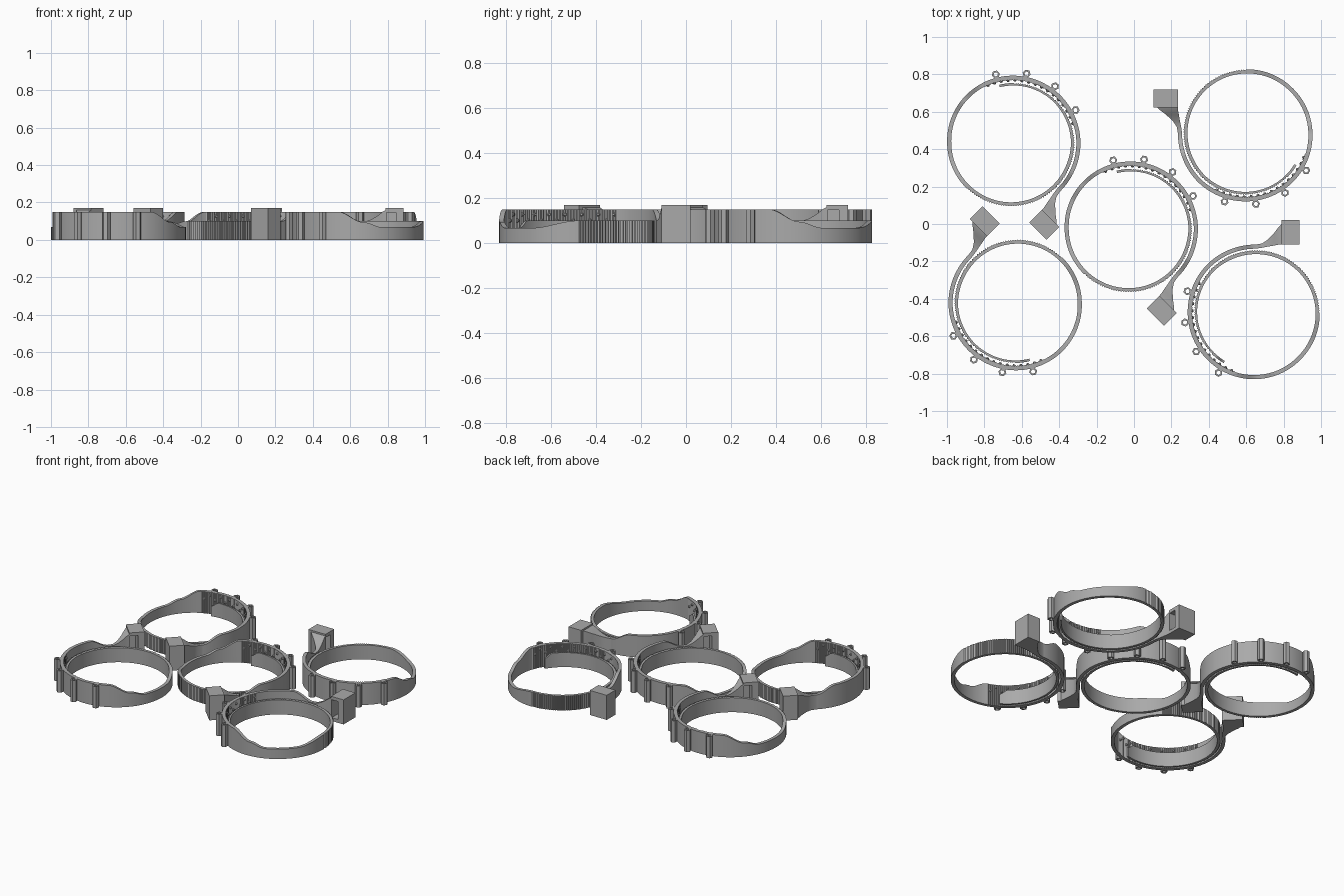
import bpy, bmesh
from math import sin, cos, radians
from mathutils import Vector, Matrix

if "Cube" in bpy.data.objects:
    bpy.data.objects.remove(bpy.data.objects["Cube"])

grey = bpy.data.materials.new("matte grey")
grey.use_nodes = True
grey.diffuse_color = (0.4, 0.4, 0.4, 1)
grey.node_tree.nodes["Principled BSDF"].inputs["Base Color"].default_value = (0.4, 0.4, 0.4, 1)


def interp(keys, a):
    """Smoothly interpolate (angle, value) keys."""
    if a <= keys[0][0]:
        return keys[0][1]
    for (a0, v0), (a1, v1) in zip(keys, keys[1:]):
        if a <= a1:
            t = (a - a0) / (a1 - a0)
            return v0 + (v1 - v0) * t * t * (3 - 2 * t) if keys is HEIGHT else v0 + (v1 - v0) * t
    return keys[-1][1]


def loft(bm, sections):
    """Skin a run of four-cornered sections and cap both ends."""
    rows = [[bm.verts.new(p) for p in s] for s in sections]
    for a, b in zip(rows, rows[1:]):
        for i in range(4):
            j = (i + 1) % 4
            bm.faces.new((a[i], a[j], b[j], b[i]))
    bm.faces.new(rows[0][::-1])
    bm.faces.new(rows[-1])
    bmesh.ops.recalc_face_normals(bm, faces=bm.faces)


def polar(r, deg, z):
    return Vector((r * cos(radians(deg)), r * sin(radians(deg)), z))


def make_mesh(name, bm):
    me = bpy.data.meshes.new(name)
    bm.to_mesh(me)
    bm.free()
    me.materials.append(grey)
    return me


# Spiral band: outer radius, thickness and height by angle
RADIUS = [(-45, .369), (0, .369), (90, .357), (180, .344), (270, .342), (360, .338), (462, .315)]
THICK = [(-45, .022), (340, .022), (400, .016), (462, .013)]
HEIGHT = [(-45, .1), (-25, .15), (116, .15), (138, .095), (155, .068), (190, .068), (225, .1),
          (452, .1), (462, .07)]
STEP = 1.1


def band_section(i):
    a = -45 + i * STEP
    outer = interp(RADIUS, a)
    inner = outer - interp(THICK, a)
    if i % 2:
        if 225 < a < 448:
            outer -= .006      # ratchet ribs outside the tongue
        if 15 < a < 116:
            inner -= .004      # matching ribs inside the wide part
    h = interp(HEIGHT, a)
    return [polar(inner, a, 0), polar(outer, a, 0), polar(outer, a, h), polar(inner, a, h)]


bm = bmesh.new()
loft(bm, [band_section(i) for i in range(462)])
band = make_mesh("band", bm)


# Latch parts use u along the tangent at -45 degrees and v outward
def latch_section(u, v0, v1, h):
    radial, along = polar(1, -45, 0), polar(1, -135, 0)
    up = Vector((0, 0, h))
    p, q = radial * v0 + along * u, radial * v1 + along * u
    return [p, q, q + up, p + up]


bm = bmesh.new()
loft(bm, [latch_section(*s) for s in (
    (0, .347, .369, .1), (.035, .352, .375, .1), (.065, .358, .395, .11),
    (.1, .364, .432, .132), (.125, .369, .465, .152), (.142, .37, .482, .16))])
arm = make_mesh("arm", bm)

# Latch box with a blind slot on its inner side
bm = bmesh.new()
loft(bm, [latch_section(.139, .37, .5, .17), latch_section(.235, .37, .5, .17)])
radial = polar(1, -45, 0)
face = min(bm.faces, key=lambda f: f.calc_center_median().dot(radial))
bmesh.ops.inset_region(bm, faces=[face], thickness=.032)
bmesh.ops.translate(bm, verts=face.verts, vec=polar(.018, 45, 0))
pocket = bmesh.ops.extrude_discrete_faces(bm, faces=[face])["faces"][0]
bmesh.ops.translate(bm, verts=pocket.verts, vec=radial * .09)
bmesh.ops.remove_doubles(bm, verts=bm.verts, dist=.0001)
bmesh.ops.recalc_face_normals(bm, faces=bm.faces)
latch = make_mesh("latch_box", bm)

# Hollow hexagonal eyelets along the outside
bm = bmesh.new()
for k in range(4):
    a = 103 - 25.4 * k
    mid = polar(interp(RADIUS, a) + .018, a, 0)
    rings = []
    for r, z in ((.022, 0), (.022, .15), (.012, .15), (.012, 0)):
        rings.append([bm.verts.new(mid + polar(r, a + 30 + 60 * s, z)) for s in range(6)])
    for r0, r1 in zip(rings, rings[1:] + rings[:1]):
        for s in range(6):
            t = (s + 1) % 6
            bm.faces.new((r0[s], r0[t], r1[t], r1[s]))
bmesh.ops.recalc_face_normals(bm, faces=bm.faces)
eyelets = make_mesh("eyelets", bm)

# Two staggered rows of grip studs inside the wide part
bm = bmesh.new()
for row, z in enumerate((.127, .1)):
    for k in range(8):
        a = 17 + 12.7 * k + 6.3 * row
        r = interp(RADIUS, a) - .026
        place = Matrix.Translation(polar(r, a, z)) @ polar(-1, a, 0).to_track_quat("Z", "Y").to_matrix().to_4x4()
        bmesh.ops.create_cone(bm, cap_ends=True, segments=8, radius1=.011, radius2=.005,
                              depth=.012, matrix=place)
studs = make_mesh("grip_studs", bm)

# Five copies of the clamp, each turned in plan
LAYOUT = {"centre": (-.027, -.023, 0), "back_right": (-.655, .436, 0),
          "front_right": (-.623, -.425, 180), "back_left": (.604, .484, -135),
          "front_left": (.65, -.479, 135)}
for place, (x, y, turn) in LAYOUT.items():
    for me in (band, arm, latch, eyelets, studs):
        ob = bpy.data.objects.new(f"{place}_{me.name}", me)
        ob.location = (x, y, 0)
        ob.rotation_euler.z = radians(turn)
        bpy.context.collection.objects.link(ob)
        if place == "centre" and me in (band, arm):
            bpy.ops.object.select_all(action="DESELECT")
            ob.select_set(True)
            bpy.context.view_layer.objects.active = ob
            bpy.ops.object.shade_smooth_by_angle(angle=radians(25))
